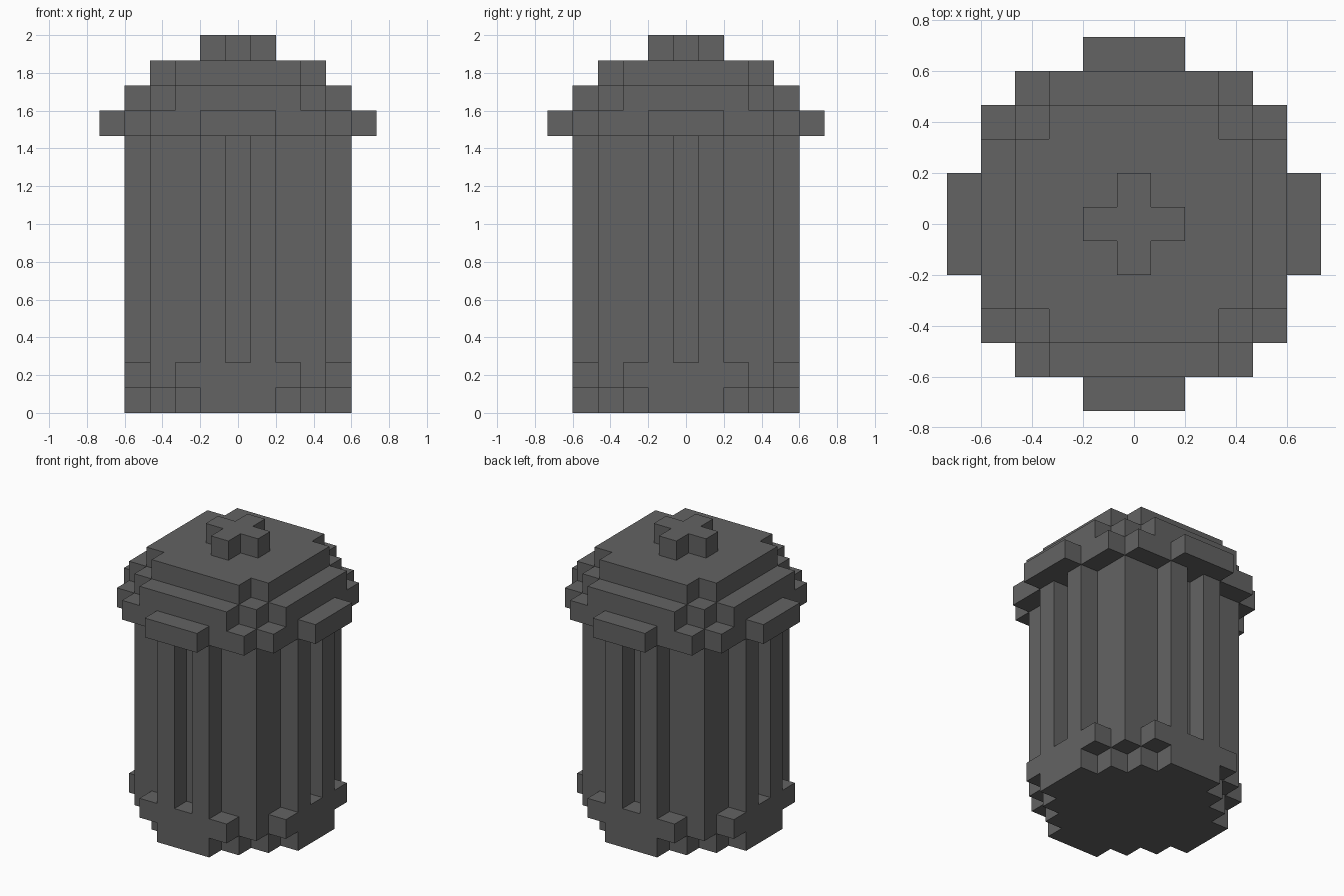
import bpy
import bmesh

cube = bpy.data.objects.get("Cube")
if cube:
    bpy.data.objects.remove(cube, do_unlink=True)

U = 2 / 15  # one block; the bin is 15 blocks tall

# Single dark grey metal
GREY = (0.125, 0.125, 0.125, 1)
metal = bpy.data.materials.new("dark_grey_metal")
metal.use_nodes = True
metal.diffuse_color = GREY
metal.node_tree.nodes["Principled BSDF"].inputs["Base Color"].default_value = GREY


def stairs(*corners):
    """Quarter outline that steps in through the given outer corners."""
    points = [corners[0]]
    for (_, y0), (x1, y1) in zip(corners, corners[1:]):
        points += [(x1, y0), (x1, y1)]
    return points


def layer(name, quarter, bottom, top):
    """Turn a quarter outline four times and extrude it; units are blocks."""
    outline = []
    for _ in range(4):
        outline += quarter
        quarter = [(-y, x) for x, y in quarter]
    bm = bmesh.new()
    face = bm.faces.new([bm.verts.new((x * U, y * U, 0)) for x, y in outline])
    raised = bmesh.ops.extrude_face_region(bm, geom=[face])["geom"]
    bmesh.ops.translate(bm, vec=(0, 0, (top - bottom) * U),
                        verts=[v for v in raised if isinstance(v, bmesh.types.BMVert)])
    bmesh.ops.recalc_face_normals(bm, faces=bm.faces)
    mesh = bpy.data.meshes.new(name)
    bm.to_mesh(mesh)
    bm.free()
    mesh.materials.append(metal)
    obj = bpy.data.objects.new(name, mesh)
    obj.location.z = bottom * U
    bpy.context.collection.objects.link(obj)


# Foot and wider base ring
layer("foot", stairs((4.5, 1.5), (3.5, 2.5), (2.5, 3.5), (1.5, 4.5)), 0, 1)
layer("base_ring", stairs((4.5, 2.5), (3.5, 3.5), (2.5, 4.5)), 1, 2)

# Square body with two upright ribs on each side
ribbed = [(3.5, 0.5), (4.5, 0.5), (4.5, 1.5), (3.5, 1.5), (3.5, 3.5),
          (1.5, 3.5), (1.5, 4.5), (0.5, 4.5), (0.5, 3.5)]
layer("ribbed_body", ribbed, 2, 11)

# Stepped lid: rim with side grips, two tiers and a cross knob
layer("lid_rim", stairs((5.5, 1.5), (4.5, 3.5), (3.5, 4.5), (1.5, 5.5)), 11, 12)
layer("lid_lower_tier", stairs((4.5, 2.5), (3.5, 3.5), (2.5, 4.5)), 12, 13)
layer("lid_upper_tier", stairs((3.5, 2.5), (2.5, 3.5)), 13, 14)
layer("lid_knob", stairs((1.5, 0.5), (0.5, 1.5)), 14, 15)
